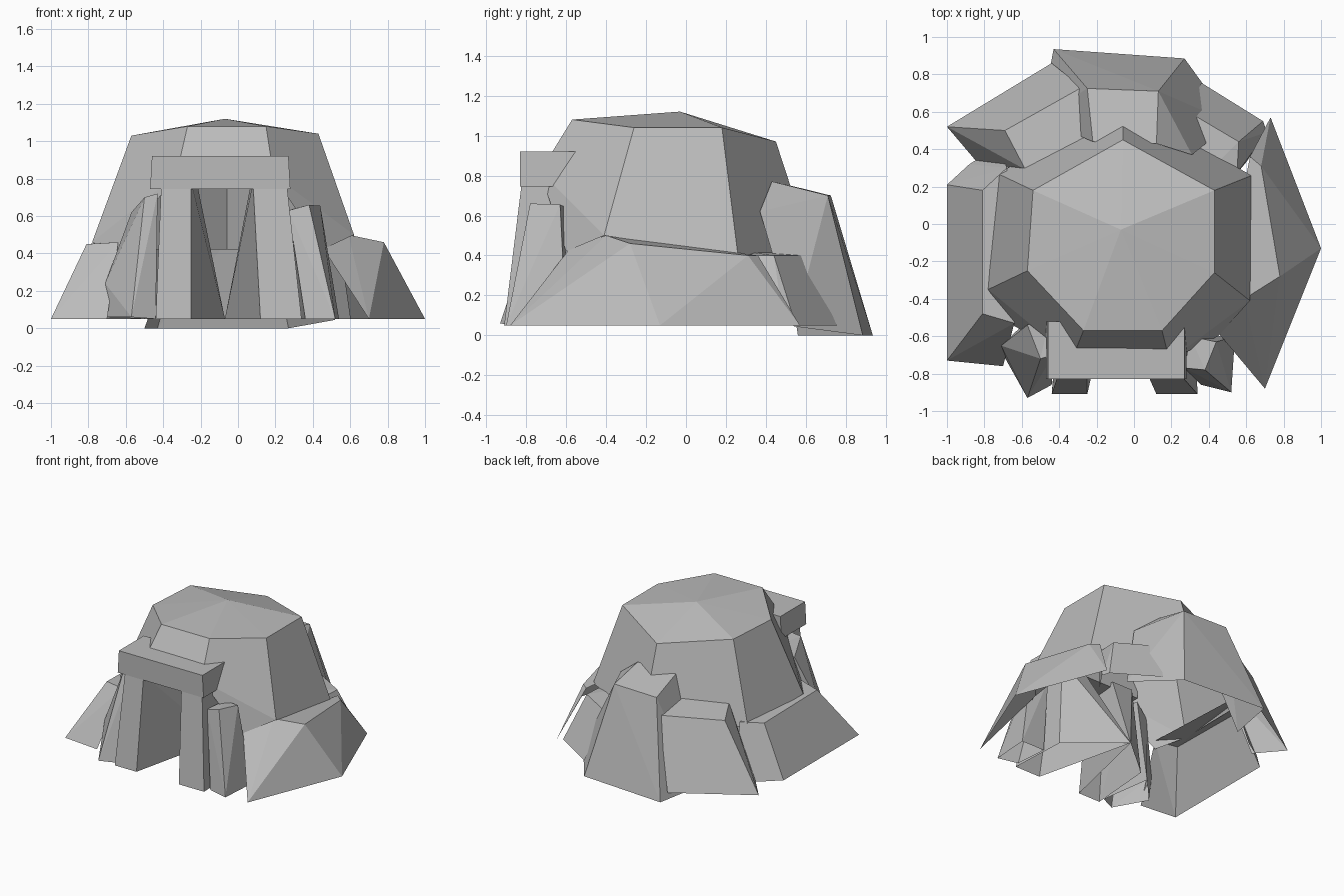
import bpy
import bmesh
from mathutils import Vector

if "Cube" in bpy.data.objects:
    bpy.data.objects.remove(bpy.data.objects["Cube"], do_unlink=True)

stone = bpy.data.materials.new("grey stone")
stone.use_nodes = True
stone.diffuse_color = (0.5, 0.5, 0.5, 1)
bsdf = next(n for n in stone.node_tree.nodes if n.type == "BSDF_PRINCIPLED")
bsdf.inputs["Base Color"].default_value = (0.5, 0.5, 0.5, 1)
bsdf.inputs["Roughness"].default_value = 0.9


def finish(name, bm):
    mesh = bpy.data.meshes.new(name)
    bm.to_mesh(mesh)
    bm.free()
    mesh.materials.append(stone)
    obj = bpy.data.objects.new(name, mesh)
    bpy.context.collection.objects.link(obj)
    return obj


def boulder(name, base, top, hollow=False):
    """Flat-sided rock, open at the ground and, if hollow, toward the cave."""
    bm = bmesh.new()
    for p in base + top:
        bm.verts.new(p)
    res = bmesh.ops.convex_hull(bm, input=bm.verts)
    loose = [g for g in res["geom_interior"] if isinstance(g, bmesh.types.BMVert)]
    bmesh.ops.delete(bm, geom=loose, context="VERTS")
    bmesh.ops.recalc_face_normals(bm, faces=bm.faces)
    out = sum((Vector(p) for p in base + top), Vector())
    out.z = 0
    out.normalize()
    hidden = [f for f in bm.faces if all(v.co.z < .1 for v in f.verts)
              or (hollow and f.normal.dot(out) < -.3 and f.normal.z < .6)]
    bmesh.ops.delete(bm, geom=hidden, context="FACES")
    bmesh.ops.dissolve_limit(bm, angle_limit=0.03, verts=bm.verts, edges=bm.edges)
    return finish(name, bm)


# Seven-sided dome shell, open underneath, with low front shoulders
crown = [(.15, -.57, 1.08), (.43, -.26, 1.04), (.43, .18, 1.04), (-.06, .45, .97),
         (-.54, .18, 1.03), (-.57, -.25, 1.03), (-.27, -.57, 1.08)]
skirt = [(.19, -.73, .82), (.62, -.41, .5), (.63, .26, .4), (-.06, .63, .42),
         (-.73, .27, .42), (-.78, -.35, .46), (-.33, -.72, .82)]
shoulders = {0: (.45, -.6, .42), 5: (-.65, -.54, .4)}
bm = bmesh.new()
upper = [bm.verts.new(p) for p in crown]
lower = [bm.verts.new(p) for p in skirt]
apex = bm.verts.new((-.07, -.03, 1.12))
for i in range(7):
    j = (i + 1) % 7
    bm.faces.new((upper[i], upper[j], apex))
    bm.faces.new((lower[i], lower[j], upper[j], upper[i]))
    if i in shoulders:
        bm.faces.new((lower[i], bm.verts.new(shoulders[i]), lower[j]))
finish("dome_rock", bm)

# Lintel slab over the doorway
bm = bmesh.new()
bmesh.ops.create_cube(bm, size=1)
for v in bm.verts:
    front, high = v.co.y < 0, v.co.z > 0
    edge = .27 if v.co.x > 0 else -.46
    spread = 0 if high else .01
    v.co = (edge + (spread if edge > 0 else -spread),
            -.83 if front else -.52, .92 if high else .745)
finish("door_lintel", bm)

# Door pillars, converging toward the middle of the cave
inner = (-.07, -.12, .05)
boulder("right_door_pillar",
        [(-.44, -.91, .05), (-.25, -.91, .05), inner, (-.4, -.4, .05)],
        [(-.41, -.82, .78), (-.25, -.82, .78), (-.22, -.5, .78), (-.4, -.5, .78)])
boulder("left_door_pillar",
        [(.12, -.91, .05), (.34, -.91, .05), inner, (.32, -.45, .05)],
        [(.08, -.82, .78), (.26, -.82, .78), (.07, -.5, .78), (.25, -.5, .78)])

# Narrow stones beside the pillars
boulder("left_door_stone",
        [(.36, -.86, .05), (.52, -.9, .05), (.54, -.6, .05), (.34, -.6, .05)],
        [(.27, -.77, .63), (.38, -.78, .66), (.44, -.63, .655), (.3, -.6, .64)])
boulder("right_door_stone",
        [(-.57, -.93, .06), (-.44, -.86, .05), (-.71, -.68, .06), (-.5, -.45, .05)],
        [(-.71, -.65, .24), (-.57, -.54, .62), (-.5, -.72, .7), (-.43, -.7, .72),
         (-.45, -.5, .7)])

# Large hollow boulders leaning on the dome
boulder("left_boulder",
        [(.7, -.88, .05), (1, -.13, .05), (.73, .57, .05)],
        [(.78, -.28, .46), (.68, .31, .4), (.59, -.4, .5), (.62, .36, .4),
         (.44, -.57, .45)], hollow=True)
boulder("right_boulder",
        [(-1, -.73, .05), (-1, .21, .05), (-.7, -.76, .05), (-.88, .32, .05),
         (-.72, .42, .05)],
        [(-.81, -.48, .45), (-.81, .18, .44), (-.64, -.53, .46), (-.68, .3, .46)],
        hollow=True)
boulder("back_right_boulder",
        [(-1, .52, .05), (-.44, .86, .05), (-.83, .32, .05), (-.35, .5, .05)],
        [(-.28, .73, .57), (-.69, .5, .55), (-.25, .47, .6), (-.58, .29, .58)],
        hollow=True)
boulder("back_boulder",
        [(-.43, .935, 0), (.27, .885, 0), (-.5, .56, 0), (.52, .54, .045)],
        [(-.25, .725, .7), (.13, .71, .7), (-.22, .44, .77), (.12, .43, .77),
         (.31, .37, .62)], hollow=True)
boulder("back_left_boulder",
        [(.36, .755, .05), (.69, .55, .05), (.71, .49, .05), (.6, .33, .05),
         (.3, .55, .05)],
        [(.29, .6, .4), (.25, .42, .42), (.56, .44, .4), (.42, .3, .42),
         (.55, .27, .4)], hollow=True)
